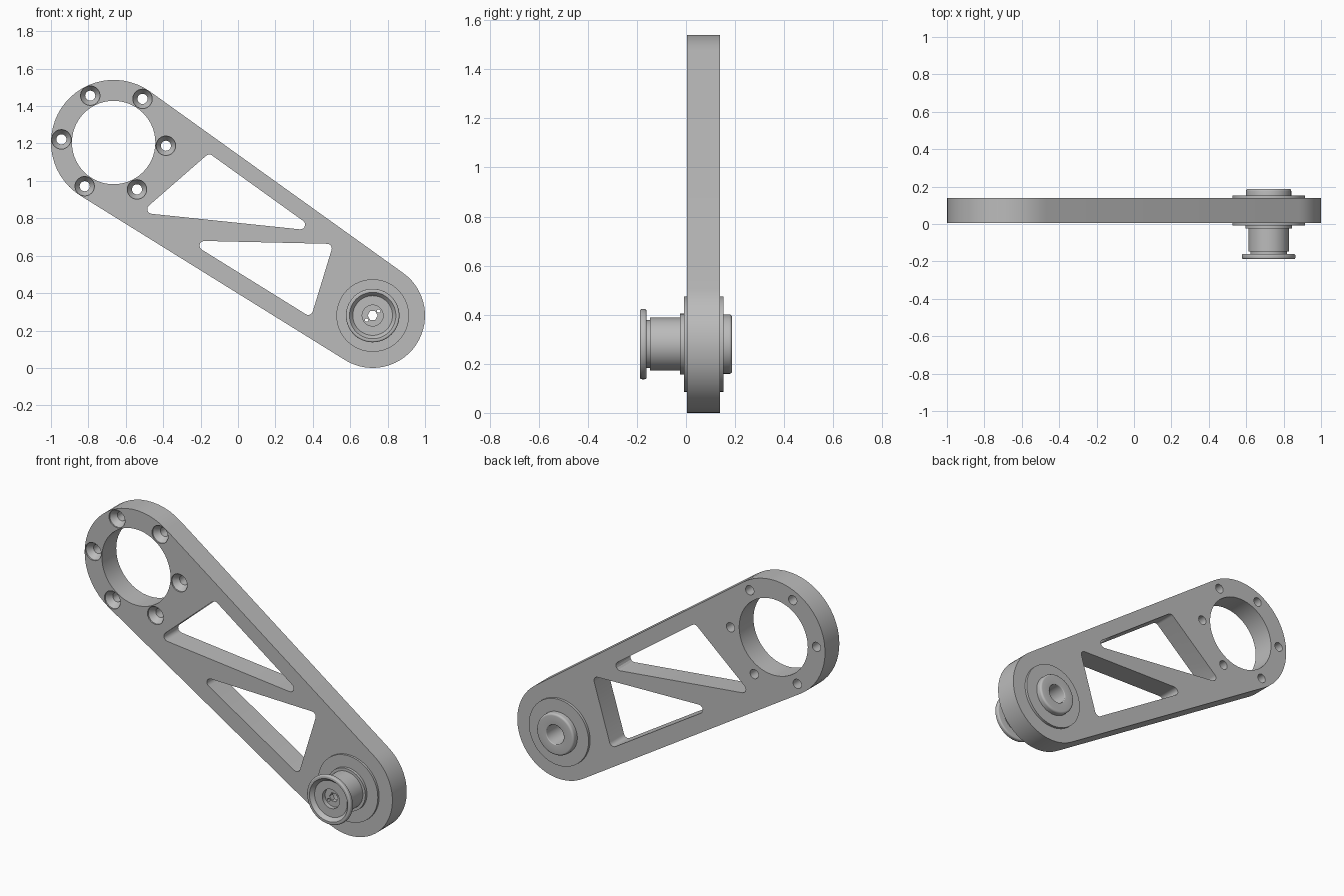
import bpy, bmesh, math
from mathutils import Vector

cube = bpy.data.objects.get("Cube")
if cube:
    bpy.data.objects.remove(cube, do_unlink=True)

grey = bpy.data.materials.new("satin grey")
grey.use_nodes = True
grey.diffuse_color = (0.5, 0.5, 0.5, 1)
grey.node_tree.nodes["Principled BSDF"].inputs["Base Color"].default_value = (0.5, 0.5, 0.5, 1)

TOP, R_TOP = Vector((-0.665, 1.205)), 0.335      # large mounting end (x, z)
HUB, R_HUB = Vector((0.72, 0.28)), 0.28          # pulley end (x, z)
FRONT, BACK = 0.005, 0.138                       # arm faces


def arc(c, r, a0, a1, n):
    return [c + r * Vector((math.cos(a), math.sin(a)))
            for a in (a0 + (a1 - a0) * i / n for i in range(n + 1))]


def ring(c, r, n=48, turn=0.0):
    return arc(c, r, turn, turn + math.tau, n)[:-1]


def fillet(corners, steps=5):
    """Round each (x, y, radius) corner of a closed outline."""
    out = []
    for i, (x, y, r) in enumerate(corners):
        p = Vector((x, y))
        if r == 0:
            out.append(p)
            continue
        a = (Vector(corners[i - 1][:2]) - p).normalized()
        b = (Vector(corners[(i + 1) % len(corners)][:2]) - p).normalized()
        h = a.angle(b) / 2
        c = p + (a + b).normalized() * r / math.sin(h)
        u = (p + a * r / math.tan(h) - c).normalized()
        v = (p + b * r / math.tan(h) - c).normalized()
        out += [c + r * u.slerp(v, k / steps) for k in range(steps + 1)]
    return out


def finish(name, bm):
    bmesh.ops.recalc_face_normals(bm, faces=bm.faces)
    mesh = bpy.data.meshes.new(name)
    bm.to_mesh(mesh)
    bm.free()
    mesh.materials.append(grey)
    ob = bpy.data.objects.new(name, mesh)
    bpy.context.collection.objects.link(ob)
    return ob


def prism(name, outline, y0, y1):
    bm = bmesh.new()
    a, b = [[bm.verts.new((p.x, y, p.y)) for p in outline] for y in (y0, y1)]
    bm.faces.new(a)
    bm.faces.new(b)
    for i in range(len(a)):
        bm.faces.new((a[i - 1], a[i], b[i], b[i - 1]))
    return finish(name, bm)


def lathe(name, centre, profile, n=64):
    """Spin a closed (radius, y) outline about the y direction."""
    bm = bmesh.new()
    rows = []
    for r, y in profile:
        rows.append([bm.verts.new((p.x, y, p.y)) for p in ring(centre, r, n)])
    for j in range(len(rows)):
        for i in range(n):
            bm.faces.new((rows[j - 1][i - 1], rows[j - 1][i], rows[j][i], rows[j][i - 1]))
    return finish(name, bm)


def select(ob):
    bpy.ops.object.select_all(action="DESELECT")
    ob.select_set(True)
    bpy.context.view_layer.objects.active = ob


def cut(ob, cutter):
    mod = ob.modifiers.new("cut", "BOOLEAN")
    mod.operation, mod.solver, mod.object = "DIFFERENCE", "EXACT", cutter
    select(ob)
    bpy.ops.object.modifier_apply(modifier="cut")
    bpy.data.objects.remove(cutter, do_unlink=True)


def smooth(ob):
    select(ob)
    bpy.ops.object.shade_smooth_by_angle(angle=math.radians(30))


# Arm: two round ends joined by tangent sides
axis = HUB - TOP
heading = math.atan2(axis.y, axis.x)
spread = math.acos((R_TOP - R_HUB) / axis.length)
arm = prism("arm", arc(HUB, R_HUB, heading - spread, heading + spread, 28)
            + arc(TOP, R_TOP, heading + spread, heading + math.tau - spread, 28), FRONT, BACK)

# Large opening and hub bore
cut(arm, prism("cutter", ring(TOP, 0.223, 56), -0.1, 0.3))
cut(arm, prism("cutter", ring(HUB, 0.15, 56), -0.1, 0.3))

# Lightening windows
r = 0.025
for window in ([(-0.155, 1.148, r), (-0.52, 0.83, r), (0.425, 0.731, r)],
               [(-0.272, 0.681, r), (0.39, 0.27, r), (0.51, 0.663, r)]):
    cut(arm, prism("cutter", fillet(window), -0.1, 0.3))

# Countersunk screw holes
for k in range(6):
    a = math.radians(-3.5 + 60 * k)
    c = TOP + 0.28 * Vector((math.cos(a), math.sin(a)))
    cut(arm, prism("cutter", ring(c, 0.027, 24), -0.1, 0.3))
    cone = lathe("cutter", c, [(0.001, -0.02), (0.052, -0.02), (0.052, FRONT + 0.008),
                               (0.027, FRONT + 0.042), (0.001, FRONT + 0.042)], 24)
    cut(arm, cone)
smooth(arm)

# Bearing flanges on both faces
for name, y0, y1 in (("front_bearing_flange", -0.008, 0.02),
                     ("back_bearing_flange", 0.12, 0.153)):
    smooth(lathe(name, HUB, [(0.1, y0), (0.194, y0), (0.194, y1), (0.1, y1)]))

# Pulley hub: grooved roller in front, rounded cap behind, hollow along its axis
hub = lathe("pulley_hub", HUB, fillet([
    (0.056, -0.166, 0), (0.106, -0.166, 0), (0.124, -0.188, 0),
    (0.143, -0.188, 0.009), (0.143, -0.160, 0.009), (0.098, -0.160, 0),
    (0.098, -0.147, 0), (0.108, -0.147, 0), (0.108, -0.024, 0),
    (0.124, -0.024, 0), (0.124, 0.0, 0), (0.11, 0.0, 0), (0.11, 0.15, 0),
    (0.121, 0.15, 0), (0.121, 0.188, 0.012), (0.056, 0.188, 0.005)]))
smooth(hub)

# Drive plate inside the bore: hexagonal socket and two pin holes
plate = prism("drive_plate", ring(HUB, 0.057), -0.14, -0.11)
cut(plate, prism("cutter", ring(HUB, 0.027, 6), -0.3, 0.3))
for side in (1, -1):
    pin = HUB + side * Vector((0.032, 0.024))
    cut(plate, prism("cutter", ring(pin, 0.009, 12), -0.3, 0.3))
smooth(plate)
